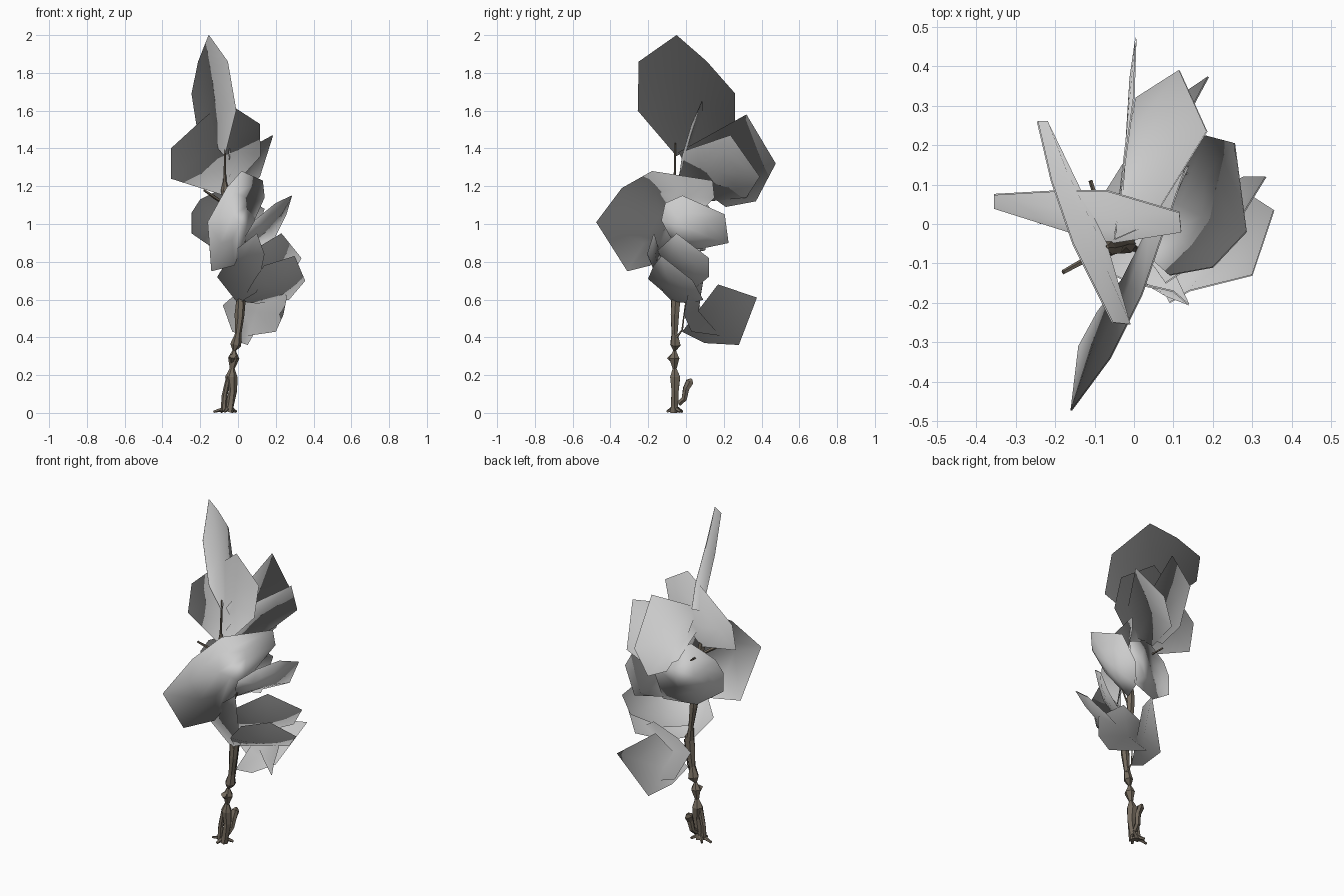
import bpy, bmesh, math, random
from mathutils import Vector

random.seed(4)
bark = bpy.data.materials.new("bark")
bark.diffuse_color = (0.18, 0.15, 0.115, 1)
CROWN = Vector((0, 0, 1.0))  # leaves are shaded as one ball around this point


def finish(name, bm, mat=None, smooth=True):
    me = bpy.data.meshes.new(name)
    bm.to_mesh(me)
    bm.free()
    ob = bpy.data.objects.new(name, me)
    bpy.context.collection.objects.link(ob)
    if mat:
        me.materials.append(mat)
    for p in me.polygons:
        p.use_smooth = smooth
    return ob


def leaf(name, pts, cup=0.0):
    """Thin two-sided cupped leaf from its rim, with foliage normals pointing out of the crown."""
    bm = bmesh.new()
    rim = [Vector(p) for p in pts]
    n = len(rim)
    mid = sum(rim, Vector()) / n
    normal = Vector()
    for i in range(n):
        normal += (rim[i] - mid).cross(rim[(i + 1) % n] - mid)
    lift = normal.normalized() * cup * (1 if normal.z > 0 else -1)
    outer = [bm.verts.new(p) for p in rim]
    inner = [bm.verts.new(mid.lerp(p, 0.5) + lift * 0.75) for p in rim]
    c = bm.verts.new(mid + lift)
    for i in range(n):
        j = (i + 1) % n
        bm.faces.new((outer[i], outer[j], inner[j], inner[i]))
        bm.faces.new((inner[i], inner[j], c))
    bm.normal_update()
    # Second side: reversed copy, a hair apart
    front, faces = list(bm.verts), list(bm.faces)
    back = {v: bm.verts.new(v.co - v.normal * 0.0015) for v in front}
    for f in faces:
        bm.faces.new([back[v] for v in reversed(f.verts)])
    for v in front:
        v.co += v.normal * 0.0015
    ob = finish(name, bm)
    ob.data.normals_split_custom_set_from_vertices(
        [(v.co - CROWN).normalized() for v in ob.data.vertices])
    return ob


def branch(name, path, sides=6, rough=0.2):
    """Knotty tube through (x, y, z, radius) points."""
    bm = bmesh.new()
    P = [Vector(p[:3]) for p in path]
    rings = []
    for i, p in enumerate(P):
        d = (P[min(i + 1, len(P) - 1)] - P[max(i - 1, 0)]).normalized()
        u = d.cross(Vector((0, 1, 0.1))).normalized()
        v = d.cross(u)
        ring = []
        for k in range(sides):
            a = 2 * math.pi * k / sides
            r = path[i][3] * random.uniform(1 - rough, 1 + rough)
            ring.append(bm.verts.new(p + (u * math.cos(a) + v * math.sin(a)) * r))
        rings.append(ring)
    for a, b in zip(rings, rings[1:]):
        for k in range(sides):
            j = (k + 1) % sides
            bm.faces.new((a[k], a[j], b[j], b[k]))
    bm.faces.new(rings[0])
    bm.faces.new(rings[-1])
    bmesh.ops.recalc_face_normals(bm, faces=bm.faces)
    for v in bm.verts:
        v.co.z = max(v.co.z, 0)
    return finish(name, bm, bark, False)


# Trunk, pinched between knots
branch("trunk", [(-.05, -.06, .005, .03), (-.04, -.06, .04, .02), (-.03, -.06, .12, .022),
                 (-.035, -.06, .19, .03), (-.03, -.06, .235, .012), (-.025, -.06, .29, .028),
                 (-.02, -.06, .33, .008), (-.01, -.058, .36, .03), (0, -.06, .42, .018),
                 (.012, -.06, .52, .025), (.015, -.055, .60, .025)])
branch("upper_trunk", [(.01, -.055, .58, .025), (0, -.05, .66, .014), (-.015, -.05, .78, .02),
                       (-.02, -.05, .86, .025), (-.025, -.05, .94, .012), (-.045, -.055, 1.06, .02),
                       (-.065, -.06, 1.18, .022), (-.07, -.06, 1.23, .008), (-.067, -.057, 1.43, .004)])
branch("second_stem", [(-.075, -.06, .01, .018), (-.07, -.06, .09, .015), (-.05, -.06, .19, .014),
                       (-.035, -.06, .21, .012)])
branch("side_stump", [(-.04, -.04, .05, .014), (-.035, -.01, .075, .015), (-.03, .0, .13, .017),
                      (-.03, .02, .165, .02), (-.03, .03, .18, .006)])
branch("stub", [(-.03, -.06, .27, .014), (-.03, -.09, .30, .016)])
# Roots and twigs
for i, (x, y) in enumerate([(-.13, -.05), (-.01, -.03), (-.07, -.10), (-.09, -.02)]):
    branch(f"root_{i}", [(-.05, -.06, .03, .014), (x, y, .006, .007)], 5)
branch("twig_left", [(-.06, -.06, 1.10, .008), (-.12, -.09, 1.14, .009), (-.18, -.122, 1.18, .006)], 5)
branch("twig_back", [(-.06, -.05, 1.10, .006), (-.11, .11, 1.14, .005)], 5)
branch("twig_low", [(.01, -.05, .40, .006), (0, -.02, .44, .004), (.01, .0, .60, .003)], 5)
branch("twig_right", [(-.01, -.05, .80, .006), (.05, -.06, .94, .003)], 5)

# Crown leaves
leaf("leaf_top", [(-.07, -.05, 1.36), (-.01, -.255, 1.60), (-.055, -.25, 1.86), (-.155, -.05, 2.0),
                  (-.21, .11, 1.86), (-.245, .26, 1.69), (-.22, .26, 1.53)], .01)
leaf("leaf_crown_back", [(-.07, -.05, 1.15), (-.355, .04, 1.24), (-.355, .075, 1.40), (-.18, .085, 1.56),
                         (-.07, .085, 1.65), (.115, .03, 1.53), (.12, -.02, 1.36)], .01)
leaf("leaf_rear", [(-.05, -.04, 1.38), (0, .32, 1.58), (.005, .475, 1.32), (-.01, .37, 1.12),
                   (-.02, .21, 1.09), (-.03, .06, 1.2)])
leaf("leaf_rear_right", [(-.05, -.04, 1.25), (.04, 0, 1.39), (.185, .235, 1.47), (.115, .39, 1.25),
                         (.005, .32, 1.14), (-.03, .12, 1.12)], .02)
# Middle leaves
leaf("leaf_front", [(-.16, -.475, 1.01), (-.14, -.31, .75), (-.02, -.19, .78), (.06, -.03, .96),
                    (.14, .15, 1.14), (.13, .14, 1.23), (.02, -.18, 1.28), (-.06, -.34, 1.19)], .03)
leaf("leaf_left_back", [(-.2, .01, 1.13), (-.245, 0, 1.06), (-.245, 0, .95), (-.1, .04, .85),
                        (.08, .1, .86), (.14, .13, 1.08), (-.06, .04, 1.2)], .01)
leaf("leaf_right", [(0, -.05, .87), (.09, -.13, 1.02), (.2, -.11, 1.11), (.285, -.02, 1.15),
                    (.255, .205, 1.05), (.18, .225, .90), (.05, .08, .87)], -.03)
# Lower leaves
leaf("leaf_right_mid", [(.01, -.05, .66), (.08, -.15, .86), (.23, -.05, .95), (.335, .12, .82),
                        (.28, .12, .72), (.12, .05, .66)], -.03)
leaf("leaf_right_low", [(.02, -.06, .59), (.09, -.2, .71), (.14, -.17, .78), (.3, -.13, .83),
                        (.355, .035, .70), (.27, .09, .60), (.1, .03, .58)], -.03)
leaf("leaf_front_low", [(0, -.06, .58), (-.11, -.10, .72), (-.03, -.14, .85), (.10, -.17, .95),
                        (.14, -.205, .84), (.10, -.12, .64)], -.02)
leaf("leaf_bottom_rear", [(0, -.02, .43), (.08, .17, .68), (.19, .375, .61), (.05, .28, .36),
                          (.02, .10, .37)], -.01)
leaf("leaf_bottom_right", [(-.08, .07, .57), (-.03, .15, .43), (.06, .18, .41), (.20, .03, .43),
                           (.24, -.01, .52), (.26, .01, .62), (.15, .09, .70), (0, .08, .64)], -.01)
